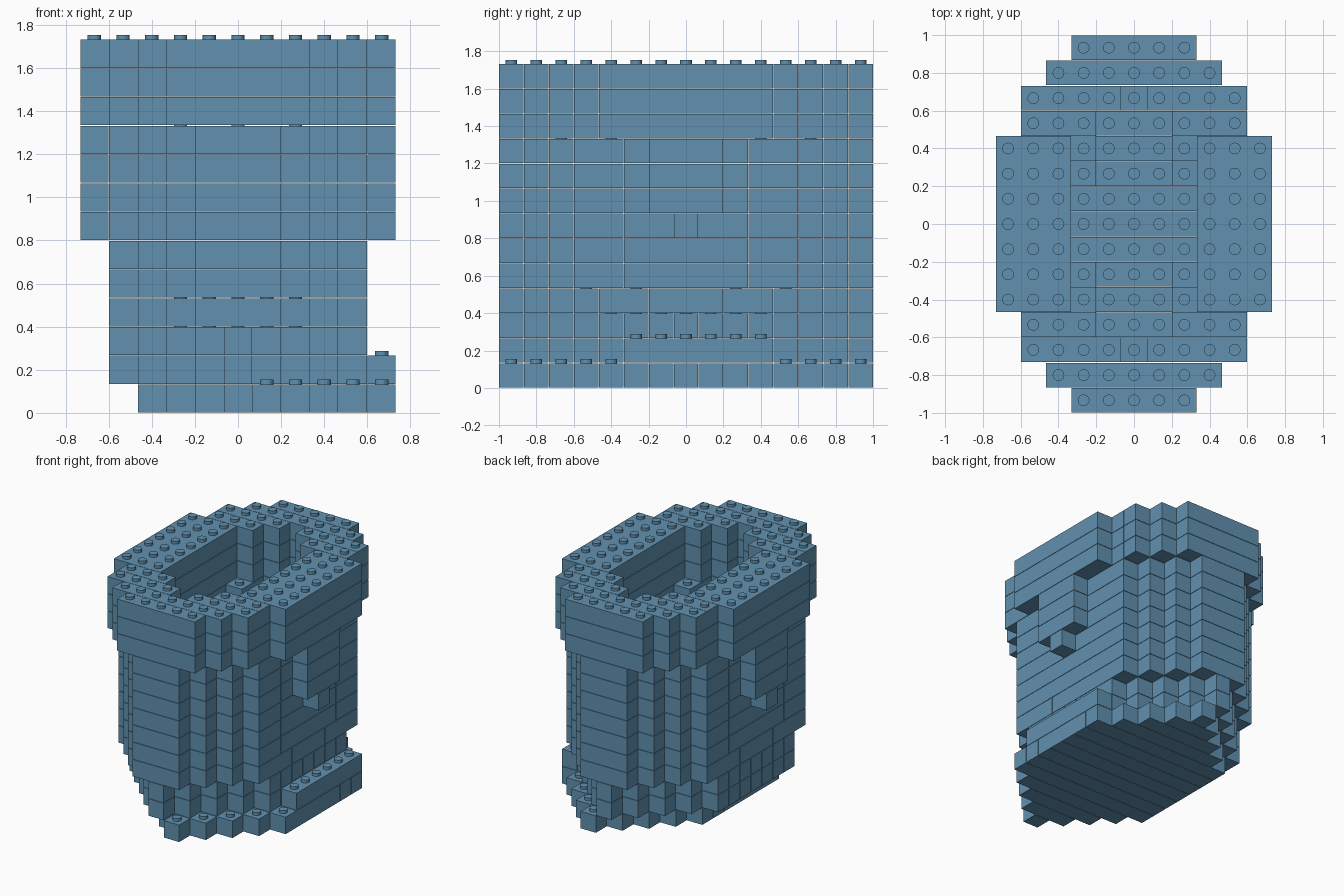
import bpy, bmesh
from mathutils import Matrix, Vector

P = 2 / 15            # stud pitch, also the layer height
GAP = 0.0015          # seam between bricks
STUD_R, STUD_H = 0.031, 0.022

cube = bpy.data.objects.get("Cube")
if cube:
    bpy.data.objects.remove(cube, do_unlink=True)

blue = bpy.data.materials.new("dusty_blue")
blue.use_nodes = True
colour = (0.12, 0.285, 0.43, 1)
blue.diffuse_color = colour
blue.node_tree.nodes["Principled BSDF"].inputs["Base Color"].default_value = colour


# Plan outlines: half width in studs for each row, and the hollow inside
def base_half(row):
    return min(4, 7 - abs(row))


def body_half(row):
    return min(4, 8 - abs(row))


def rim_half(row):
    return min(5 if abs(row) <= 3 else 4, 9 - abs(row))


def no_hollow(row):
    return -1


def floor_hollow(row):
    a = abs(row)
    return 2 if a <= 1 else 1 if a <= 3 else -1


def body_hollow(row):
    a = abs(row)
    return 2 if a <= 2 else 1 if a <= 4 else -1


def rim_hollow(row):
    return min(2, 5 - abs(row))


def plan_runs(half, hollow, shift=0):
    """Runs of studs (row, first, last) for one stepped layer."""
    runs = []
    for row in range(-7, 8):
        h, c = half(row), hollow(row)
        if h < 0:
            continue
        if c < 0:
            runs.append((row, shift - h, shift + h))
        else:
            runs += [(row, shift - h, shift - c - 1), (row, shift + c + 1, shift + h)]
    return runs


def strip_runs(column, first_row, last_row):
    return [(row, column, column) for row in range(first_row, last_row + 1)]


# Parts: name, layer, runs, whether equal rows join into long bricks
parts = [("base_layer", 0, plan_runs(base_half, no_hollow, 1), False)]
parts += [("lower_hull", k, plan_runs(base_half, no_hollow), False) for k in (1, 2)]
parts.append(("side_step", 1, strip_runs(5, -2, 3), True))
parts.append(("hull_floor_ring", 3, plan_runs(body_half, floor_hollow), True))
parts += [("hull_wall", k, plan_runs(body_half, body_hollow), True) for k in range(4, 10)]
parts += [("rim", k, plan_runs(rim_half, rim_hollow), True) for k in range(10, 13)]
for side, column in (("left", 5), ("right", -5)):
    parts.append((side + "_bracket_tip", 6, strip_runs(column, 0, 0), True))
    parts += [(side + "_bracket", k, strip_runs(column, -1, 1), True) for k in range(7, 10)]

filled = {(x, row, layer) for _, layer, runs, _ in parts
          for row, a, b in runs for x in range(a, b + 1)}


def join_rows(runs):
    """Merge neighbouring equal runs into bricks [first_row, last_row, a, b]."""
    bricks = []
    for row, a, b in runs:
        for brick in bricks:
            if brick[1] == row - 1 and brick[2:] == [a, b]:
                brick[1] = row
                break
        else:
            bricks.append([row, row, a, b])
    return bricks


def add_brick(bm, r0, r1, a, b, layer):
    size = Vector((b - a + 1, r1 - r0 + 1, 1)) * P - Vector((2, 2, 2)) * GAP
    centre = Vector(((a + b) / 2, (r0 + r1) / 2, layer + 0.5)) * P
    bmesh.ops.create_cube(bm, size=1, matrix=Matrix.LocRotScale(centre, None, size))


def add_stud(bm, x, row, layer):
    spot = Vector((x * P, row * P, (layer + 1) * P - GAP + STUD_H / 2))
    bmesh.ops.create_cone(bm, cap_ends=True, segments=16, radius1=STUD_R,
                          radius2=STUD_R, depth=STUD_H, matrix=Matrix.Translation(spot))


# Build every layer with its bricks and the studs that stay uncovered
for name, layer, runs, joined in parts:
    bm = bmesh.new()
    bricks = join_rows(runs) if joined else [[r, r, a, b] for r, a, b in runs]
    for r0, r1, a, b in bricks:
        add_brick(bm, r0, r1, a, b, layer)
    for row, a, b in runs:
        for x in range(a, b + 1):
            if (x, row, layer + 1) not in filled:
                add_stud(bm, x, row, layer)
    mesh = bpy.data.meshes.new(name)
    bm.to_mesh(mesh)
    bm.free()
    mesh.materials.append(blue)
    bpy.context.collection.objects.link(bpy.data.objects.new(name, mesh))
